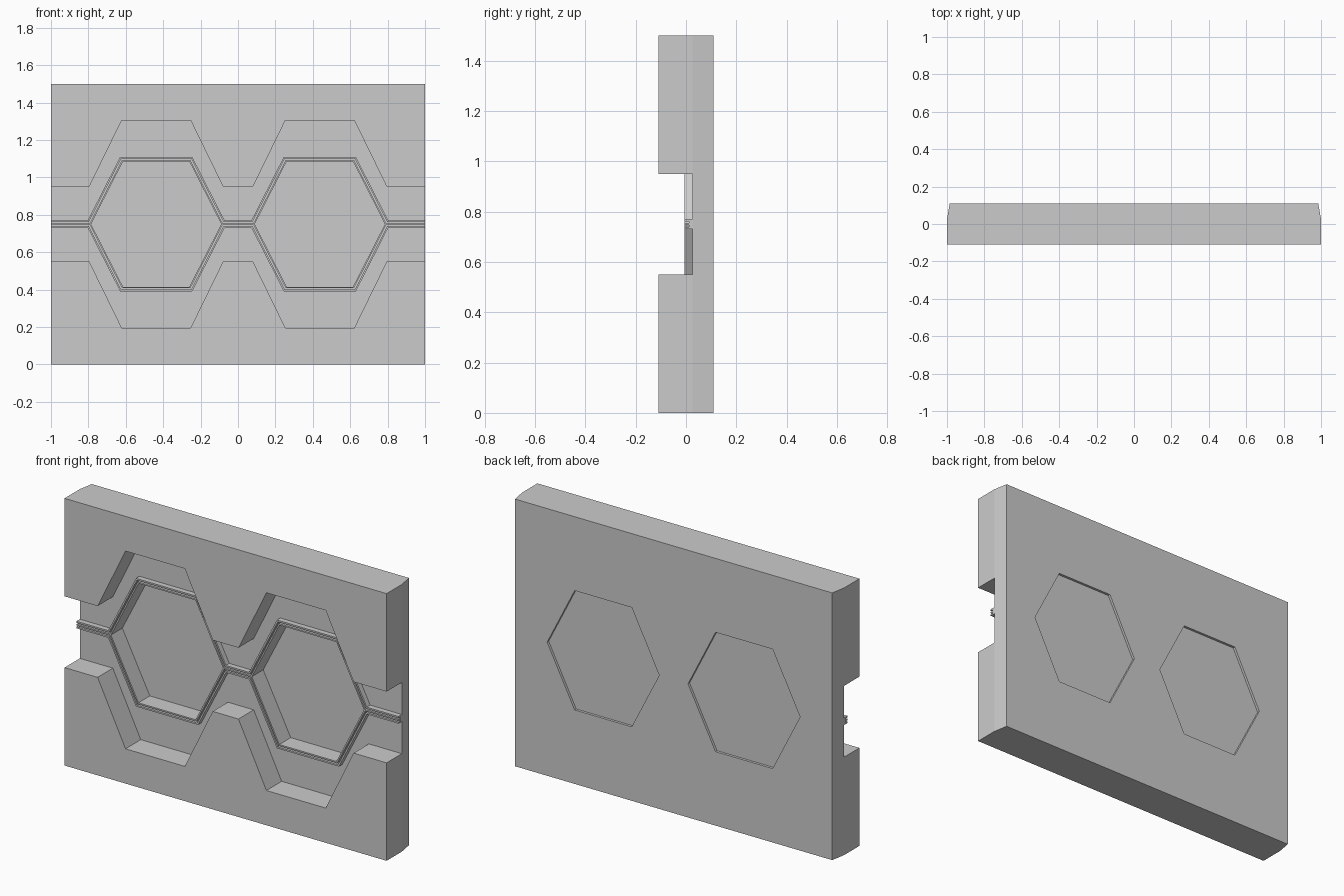
import bpy, bmesh

if "Cube" in bpy.data.objects:
    bpy.data.objects.remove(bpy.data.objects["Cube"])

CX, MID = 0.4375, 0.75        # hexagon centre offset, mirror height
SLOPE = 0.51


def zigzag(zf, zt, a, b):
    """Left-to-right line: flat at zf, rising to zt over both hexagons."""
    pts = [(-1, zf)]
    for c in (-CX, CX):
        pts += [(c - b, zf), (c - a, zt), (c + a, zt), (c + b, zf)]
    return pts + [(1, zf)]


def hex_line(d, zf):
    """Hexagon opening outline offset outward by d."""
    zt, w = 0.335 + d, 0.348 + 1.12 * d
    return zigzag(zf, zt, w - SLOPE * zt, w - SLOPE * zf)


def add_prism(bm, outline, y0, y1, front=True, back=True):
    f = [bm.verts.new((x, y0, z)) for x, z in outline]
    k = [bm.verts.new((x, y1, z)) for x, z in outline]
    n = len(outline)
    for i in range(n):
        j = (i + 1) % n
        bm.faces.new((f[i], f[j], k[j], k[i]))
    if front:
        bm.faces.new(f)
    if back:
        bm.faces.new(k)


def finish(name, bm):
    """Weld, open the mirror seam and mirror top half to bottom half."""
    bmesh.ops.remove_doubles(bm, verts=bm.verts, dist=1e-5)
    seam = [f for f in bm.faces if all(abs(v.co.z) < 1e-6 for v in f.verts)]
    bmesh.ops.delete(bm, geom=seam, context='FACES')
    bmesh.ops.recalc_face_normals(bm, faces=bm.faces)
    me = bpy.data.meshes.new(name)
    bm.to_mesh(me)
    bm.free()
    ob = bpy.data.objects.new(name, me)
    bpy.context.collection.objects.link(ob)
    ob.location.z = MID
    m = ob.modifiers.new("mirror", 'MIRROR')
    m.use_axis = (False, False, True)
    return ob


FRONT, FLOOR, BACK = -0.11, 0.025, 0.11
opening = hex_line(0, 0)
channel = zigzag(0.2, 0.555, 0.184, 0.3575)

# Wall: raised front block, back slab with hexagon openings, channel floor
bm = bmesh.new()
add_prism(bm, channel + [(1, 0.75), (-1, 0.75)], FRONT, FLOOR, back=False)
add_prism(bm, opening + [(1, 0.2), (1, 0.75), (-1, 0.75), (-1, 0.2)],
          FLOOR, BACK, front=False)
bm.faces.new([bm.verts.new((x, FLOOR, z)) for x, z in opening + channel[::-1]])
for v in bm.verts:            # tapered rear side edges
    if v.co.y > 0.1 and abs(v.co.x) > 0.99:
        v.co.x *= 0.985
finish("wall_panel", bm)

# Trim: two raised rails with a groove between, around the hexagons
lines = [hex_line(0.025, 0.02), hex_line(0.016, 0.011),
         hex_line(0.008, 0.004), opening]
names = ("outer_rail", "rail_groove", "inner_rail")
for name, hi, lo, y in zip(names, lines, lines[1:], (-0.005, 0.012, -0.005)):
    bm = bmesh.new()
    add_prism(bm, lo + hi[::-1], y, FLOOR, back=False)
    finish(name, bm)

# Thin hexagon panes set just inside the back face
for name, pts in (("left_pane", opening[1:5]), ("right_pane", opening[5:9])):
    bm = bmesh.new()
    bm.faces.new([bm.verts.new((x, 0.096, z)) for x, z in pts])
    finish(name, bm)
